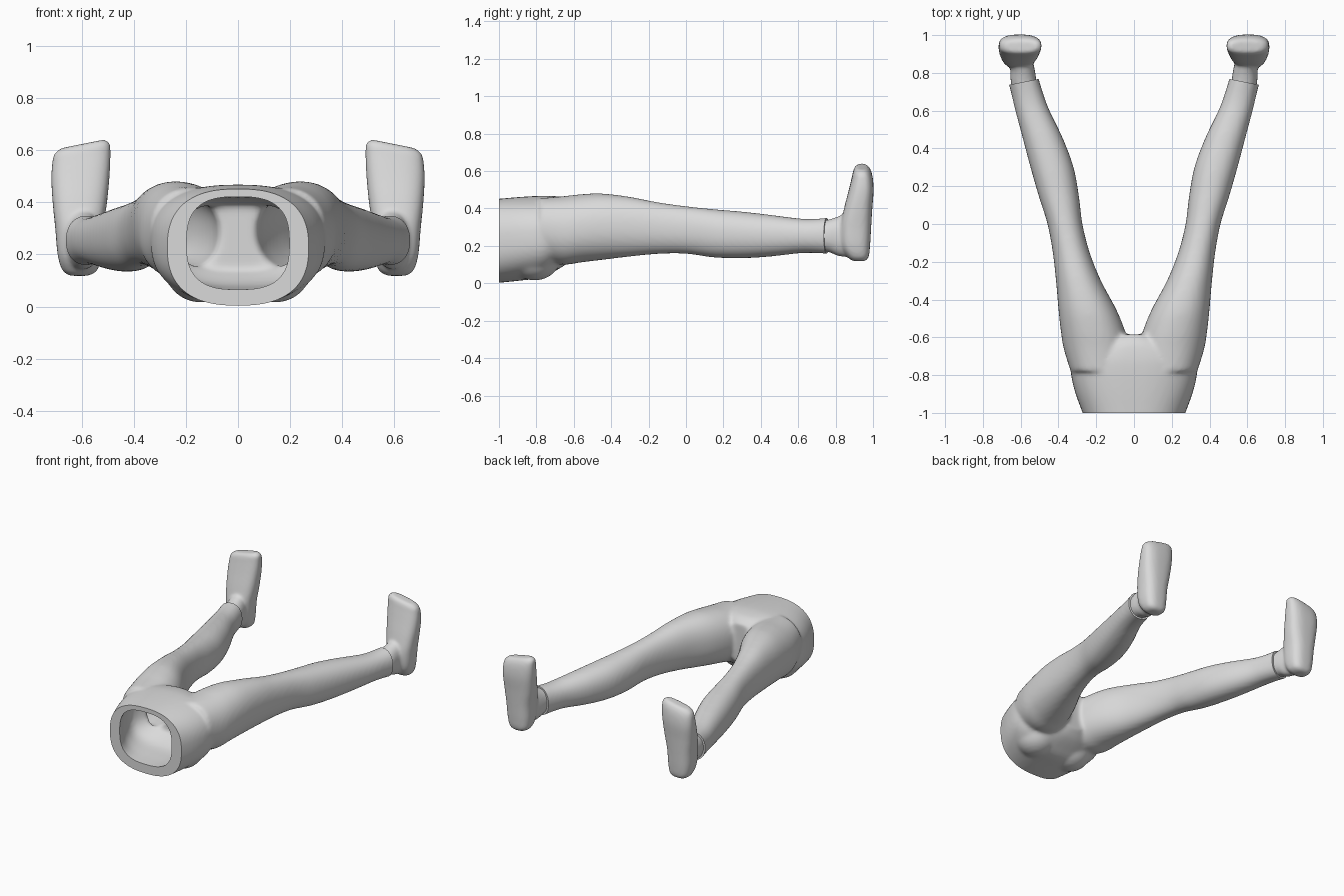
import bpy, bmesh, math
from mathutils import Matrix, Vector

if "Cube" in bpy.data.objects:
    bpy.data.objects.remove(bpy.data.objects["Cube"])

skin = bpy.data.materials.new("light grey")
skin.diffuse_color = (0.7, 0.7, 0.7, 1)
skin.use_nodes = True
skin.node_tree.nodes["Principled BSDF"].inputs["Base Color"].default_value = skin.diffuse_color


def spline(rows, steps=5):
    """Catmull-Rom interpolation between section rows."""
    out = []
    for i in range(len(rows) - 1):
        a, b = rows[max(i - 1, 0)], rows[i]
        c, d = rows[i + 1], rows[min(i + 2, len(rows) - 1)]
        for k in range(steps):
            t = k / steps
            out.append([0.5 * (2 * q + (r - p) * t + (2 * p - 5 * q + 4 * r - s) * t * t
                               + (3 * q - p - 3 * r + s) * t ** 3)
                        for p, q, r, s in zip(a, b, c, d)])
    return out + [list(rows[-1])]


def loft(bm, rows, axis, power=2.2, side=1, inset=0.0, warp=None, n=48):
    """Rows: station, low/high of x, low/high of the other axis."""
    rings = []
    for st, x0, x1, v0, v1 in spline(rows):
        ring = []
        for k in range(n):
            a = 2 * math.pi * k / n
            c, s = math.cos(a), math.sin(a)
            u = math.copysign(abs(c) ** (2 / power), c)
            w = math.copysign(abs(s) ** (2 / power), s)
            x = (x0 + x1) / 2 + u * ((x1 - x0) / 2 - inset)
            v = (v0 + v1) / 2 + w * ((v1 - v0) / 2 - inset)
            p = Vector((x, st, v)) if axis == "y" else Vector((x, v, st))
            if warp:
                p = warp(p)
            p.x *= side
            ring.append(bm.verts.new(p))
        rings.append(ring)
    faces = [bm.faces.new(rings[0]), bm.faces.new(rings[-1])]
    for r, q in zip(rings, rings[1:]):
        for k in range(n):
            faces.append(bm.faces.new((r[k], r[(k + 1) % n], q[(k + 1) % n], q[k])))


def make(name, bm):
    bmesh.ops.recalc_face_normals(bm, faces=bm.faces)
    me = bpy.data.meshes.new(name)
    bm.to_mesh(me)
    bm.free()
    ob = bpy.data.objects.new(name, me)
    bpy.context.collection.objects.link(ob)
    me.materials.append(skin)
    return ob


def fuse(ob, voxel, iterations):
    """Merge overlapping volumes and soften the joins."""
    m = ob.modifiers.new("fuse", "REMESH")
    m.mode, m.voxel_size = "VOXEL", voxel
    m = ob.modifiers.new("soften", "SMOOTH")
    m.factor, m.iterations = 0.5, iterations


def apply(ob):
    bpy.context.view_layer.update()
    dg = bpy.context.evaluated_depsgraph_get()
    me = bpy.data.meshes.new_from_object(ob.evaluated_get(dg))
    ob.modifiers.clear()
    ob.data = me
    me.materials.clear()
    me.materials.append(skin)
    me.polygons.foreach_set("material_index", [0] * len(me.polygons))


def shade(ob):
    bpy.ops.object.select_all(action="DESELECT")
    ob.select_set(True)
    bpy.context.view_layer.objects.active = ob
    bpy.ops.object.shade_smooth_by_angle(angle=math.radians(40))


LEG = [(-0.78, 0.03, 0.335, 0.13, 0.455), (-0.66, 0.025, 0.372, 0.10, 0.465),
       (-0.56, 0.05, 0.388, 0.112, 0.476), (-0.45, 0.095, 0.40, 0.125, 0.48),
       (-0.3, 0.175, 0.413, 0.143, 0.462), (-0.15, 0.235, 0.43, 0.157, 0.433),
       (0.0, 0.273, 0.458, 0.158, 0.412), (0.15, 0.292, 0.505, 0.138, 0.396),
       (0.3, 0.32, 0.548, 0.134, 0.383), (0.45, 0.375, 0.588, 0.143, 0.366),
       (0.6, 0.447, 0.628, 0.16, 0.347), (0.68, 0.477, 0.647, 0.162, 0.344),
       (0.76, 0.502, 0.668, 0.158, 0.35), (0.82, 0.518, 0.685, 0.158, 0.35)]
PELVIS = [(-1.08, -0.24, 0.24, 0.0, 0.445), (-1.0, -0.272, 0.272, 0.003, 0.452),
          (-0.88, -0.315, 0.315, 0.015, 0.462), (-0.77, -0.335, 0.335, 0.03, 0.468),
          (-0.7, -0.31, 0.31, 0.065, 0.466), (-0.63, -0.2, 0.2, 0.11, 0.452),
          (-0.585, -0.1, 0.1, 0.16, 0.42)]
HOLLOW = [(-1.12, -0.18, 0.18, 0.065, 0.42), (-1.0, -0.197, 0.197, 0.065, 0.422),
          (-0.88, -0.245, 0.245, 0.07, 0.42), (-0.76, -0.27, 0.27, 0.085, 0.415),
          (-0.66, -0.2, 0.2, 0.14, 0.39)]
FOOT = [(0.118, 0.575, 0.645, 0.895, 0.955), (0.14, 0.54, 0.675, 0.865, 0.976),
        (0.2, 0.525, 0.693, 0.83, 0.984), (0.3, 0.518, 0.702, 0.825, 0.99),
        (0.4, 0.503, 0.712, 0.845, 0.996), (0.5, 0.493, 0.717, 0.87, 1.003),
        (0.57, 0.49, 0.714, 0.887, 0.998), (0.61, 0.493, 0.706, 0.897, 0.985),
        (0.628, 0.515, 0.68, 0.912, 0.968)]
ANKLE = [(0.68, 0.505, 0.64, 0.18, 0.325), (0.76, 0.517, 0.653, 0.168, 0.34),
         (0.82, 0.526, 0.655, 0.145, 0.36), (0.9, 0.545, 0.675, 0.14, 0.4)]

# Hips and legs: fused outer volume
bm = bmesh.new()
loft(bm, PELVIS, "y", 2.5)
for s in (1, -1):
    loft(bm, LEG, "y", 2.2, s)
    # buttock
    bmesh.ops.create_uvsphere(bm, u_segments=32, v_segments=20, radius=1,
                              matrix=Matrix.Translation((s * 0.14, -0.81, 0.14))
                              @ Matrix.Diagonal((0.14, 0.14, 0.125, 1)))
body = make("hips_and_legs", bm)
fuse(body, 0.012, 8)
apply(body)

# Inner hollow reaching into both legs
bm = bmesh.new()
loft(bm, HOLLOW, "y", 2.8)
for s in (1, -1):
    loft(bm, LEG[1:11], "y", 2.2, s, inset=0.048)
hollow = make("hollow_cutter", bm)
fuse(hollow, 0.014, 6)
apply(hollow)

# Flat waist cut and slanted cuff cuts
bm = bmesh.new()
bmesh.ops.create_cube(bm, size=1, matrix=Matrix.Translation((0, -1.1, 0.25))
                      @ Matrix.Diagonal((1, 0.2, 1, 1)))
for s in (1, -1):
    nrm = Vector((s * 0.2, 1, 0)).normalized()
    pos = Vector((s * 0.585, 0.752, 0.25)) + nrm * 0.1
    bmesh.ops.create_cube(bm, size=1, matrix=Matrix.Translation(pos)
                          @ Matrix.Rotation(-s * math.atan(0.2), 4, "Z")
                          @ Matrix.Diagonal((0.36, 0.2, 0.5, 1)))
trim = make("trim_cutter", bm)

for cutter in (hollow, trim):
    cutter.hide_render = True
    m = body.modifiers.new("cut", "BOOLEAN")
    m.operation, m.solver, m.object = "DIFFERENCE", "EXACT", cutter
apply(body)
for cutter in (hollow, trim):
    bpy.data.objects.remove(cutter)
shade(body)


# Feet: upright, toes slanting down to the outside
def toe_slant(p):
    k = min(max((p.z - 0.4) / 0.2, 0), 1)
    return Vector((p.x, p.y, p.z - 0.2 * k * (p.x - 0.58)))


for s, name in ((1, "right_foot"), (-1, "left_foot")):
    bm = bmesh.new()
    loft(bm, FOOT, "z", 2.7, s, warp=toe_slant)
    loft(bm, ANKLE, "y", 2.2, s)
    foot = make(name, bm)
    fuse(foot, 0.009, 6)
    apply(foot)
    shade(foot)
